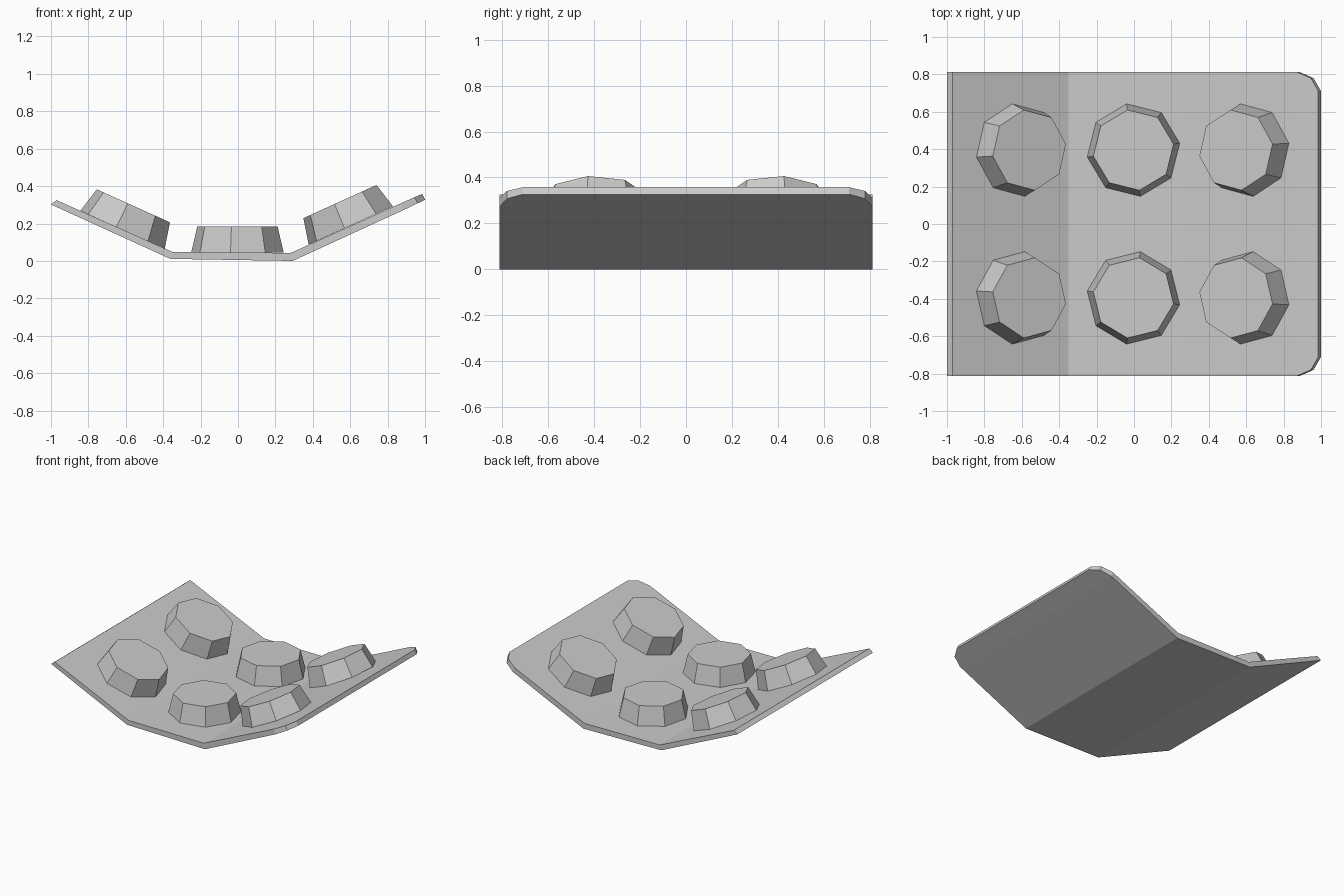
import bpy, bmesh, math
from mathutils import Matrix

cube = bpy.data.objects.get("Cube")
if cube:
    bpy.data.objects.remove(cube, do_unlink=True)

# Single flat grey
grey = bpy.data.materials.new("light grey")
grey.use_nodes = True
colour = (0.6, 0.6, 0.6, 1)
grey.diffuse_color = colour
grey.node_tree.nodes["Principled BSDF"].inputs["Base Color"].default_value = colour


def add_object(name, bm):
    bmesh.ops.recalc_face_normals(bm, faces=bm.faces[:])
    mesh = bpy.data.meshes.new(name)
    bm.to_mesh(mesh)
    bm.free()
    mesh.materials.append(grey)
    obj = bpy.data.objects.new(name, mesh)
    bpy.context.collection.objects.link(obj)


# Folded panel: stations of top x, top z, bottom x, bottom z, half depth
stations = [
    (-0.97, 0.325, -1.0, 0.302, 0.813),
    (-0.35, 0.048, -0.362, 0.011, 0.813),
    (0.282, 0.043, 0.292, 0.0, 0.813),
    (0.87, 0.308, 0.885, 0.272, 0.813),
    (0.945, 0.341, 0.96, 0.308, 0.78),
    (0.985, 0.358, 1.0, 0.327, 0.71),
]
bm = bmesh.new()
rings = []
for tx, tz, bx, bz, h in stations:
    corners = [(tx, -h, tz), (tx, h, tz), (bx, h, bz), (bx, -h, bz)]
    rings.append([bm.verts.new(c) for c in corners])
for a, b in zip(rings, rings[1:]):
    for i in range(4):
        j = (i + 1) % 4
        bm.faces.new((a[i], a[j], b[j], b[i]))
bm.faces.new(rings[0])
bm.faces.new(rings[-1])
# Merge the coplanar strips along the sloping wing
bmesh.ops.dissolve_limit(bm, angle_limit=math.radians(1.5),
                         verts=bm.verts[:], edges=bm.edges[:])
add_object("folded_panel", bm)


# Tapered octagonal pads, mirrored front to back
HEIGHT = 0.14


def add_pad(name, x, z, tilt, mirror):
    bm = bmesh.new()
    bmesh.ops.create_cone(bm, cap_ends=True, segments=8, radius1=0.25,
                          radius2=0.217, depth=HEIGHT)
    # Turn one vertex to the same angle on every pad
    bm.verts.ensure_lookup_table()
    start = math.atan2(bm.verts[0].co.y, bm.verts[0].co.x)
    turn = Matrix.Rotation(math.radians(8.5) - start, 4, 'Z')
    lift = Matrix.Translation((0, 0, HEIGHT / 2))
    flip = Matrix.Diagonal((1, mirror, 1, 1))
    lean = Matrix.Rotation(math.radians(tilt), 4, 'Y')
    place = Matrix.Translation((x, mirror * 0.395, z))
    bm.transform(place @ lean @ flip @ lift @ turn)
    add_object(name, bm)


for row, mirror in (("front", -1), ("back", 1)):
    add_pad(row + "_right_pad", -0.617, 0.167, 24.3, mirror)
    add_pad(row + "_middle_pad", -0.003, 0.045, 0, mirror)
    add_pad(row + "_left_pad", 0.603, 0.19, -24.4, mirror)
